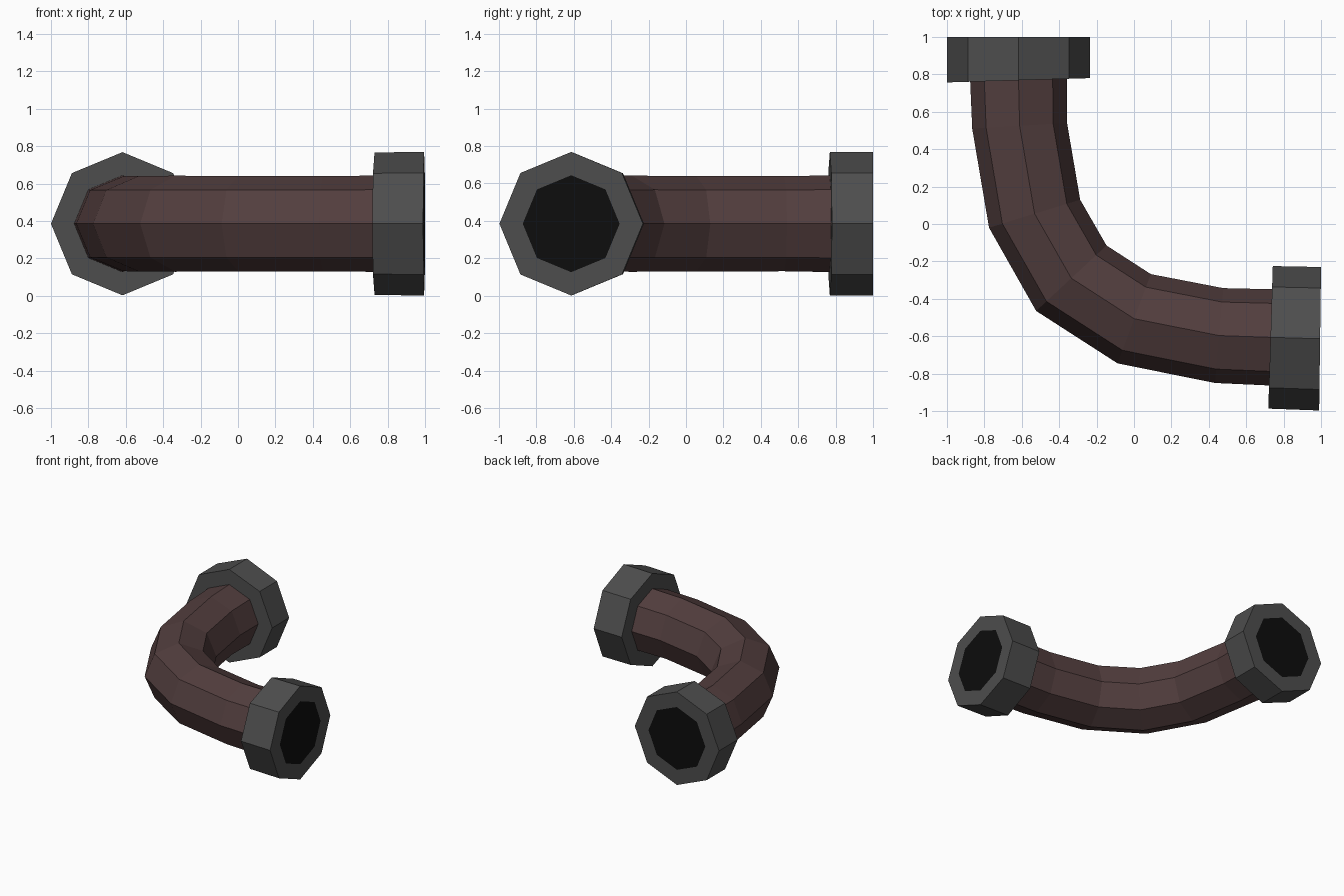
import bpy, math
from mathutils import Vector

if "Cube" in bpy.data.objects:
    bpy.data.objects.remove(bpy.data.objects["Cube"])

SIDES, ZC = 8, 0.385


def ring(outer, inner, scale=1.0):
    """Upright octagon spanning two plan points, with a vertex at the top."""
    a, b = Vector((*outer, ZC)), Vector((*inner, ZC))
    c, h = (a + b) / 2, (b - a) / 2 * scale
    up = Vector((0, 0, h.length))
    return [c + h * math.cos(t) + up * math.sin(t)
            for t in (2 * math.pi * i / SIDES for i in range(SIDES))]


def material(name, rgb):
    m = bpy.data.materials.new(name)
    m.diffuse_color = (*rgb, 1)
    m.use_nodes = True
    m.node_tree.nodes["Principled BSDF"].inputs["Base Color"].default_value = m.diffuse_color
    return m


def build(name, rings, mat, cap=False):
    """Loft through the rings, or fill a single ring as a disc."""
    verts = [v for r in rings for v in r]
    faces = []
    for k in range(len(rings) - 1):
        for i in range(SIDES):
            j = (i + 1) % SIDES
            p, q = k * SIDES, (k + 1) * SIDES
            faces.append((p + i, p + j, q + j, q + i))
    if cap:
        faces.append(tuple(range(SIDES)))
    me = bpy.data.meshes.new(name)
    me.from_pydata(verts, [], faces)
    me.materials.append(mat)
    me.update()
    ob = bpy.data.objects.new(name, me)
    bpy.context.collection.objects.link(ob)
    return ob


brown = material("pipe_brown", (0.085, 0.048, 0.048))
grey = material("flange_grey", (0.075, 0.075, 0.075))
black = material("opening_black", (0.004, 0.004, 0.004))

# Flanges: (outer, inner) plan points of the mouth, then of the back face
flanges = {
    "back": (((-1.0, 1.0), (-0.235, 1.0)), ((-1.0, 0.757), (-0.235, 0.78))),
    "right": (((0.99, -0.997), (1.0, -0.23)), ((0.718, -0.987), (0.742, -0.225))),
}
BORE = 0.675
necks = {}
for side, (mouth, back) in flanges.items():
    necks[side] = ring(*back, BORE)
    rings = [necks[side], ring(*back), ring(*mouth), ring(*mouth, BORE)]
    if side == "right":
        # Run the loft the other way so the faces point outwards
        rings = rings
    build(side + "_flange", rings, grey)
    build(side + "_opening", [ring(*mouth, BORE)], black, cap=True)

# Curved pipe between the two flanges
bend = [((-0.865, 0.51), (-0.358, 0.54)),
        ((-0.775, -0.02), (-0.288, 0.13)),
        ((-0.523, -0.465), (-0.147, -0.115)),
        ((-0.088, -0.745), (0.09, -0.268)),
        ((0.433, -0.85), (0.478, -0.343))]
build("bent_pipe", [necks["back"]] + [ring(*b) for b in bend] + [necks["right"]], brown)

# Make all faces point outwards
import bmesh
for ob in bpy.context.collection.objects:
    bm = bmesh.new()
    bm.from_mesh(ob.data)
    if ob.name.endswith("opening"):
        bm.faces.ensure_lookup_table()
        out = Vector((0, 1, 0)) if ob.name.startswith("back") else Vector((1, 0, 0))
        bm.normal_update()
        if bm.faces[0].normal.dot(out) < 0:
            bmesh.ops.reverse_faces(bm, faces=bm.faces[:])
    else:
        bmesh.ops.recalc_face_normals(bm, faces=bm.faces[:])
    bm.to_mesh(ob.data)
    bm.free()
